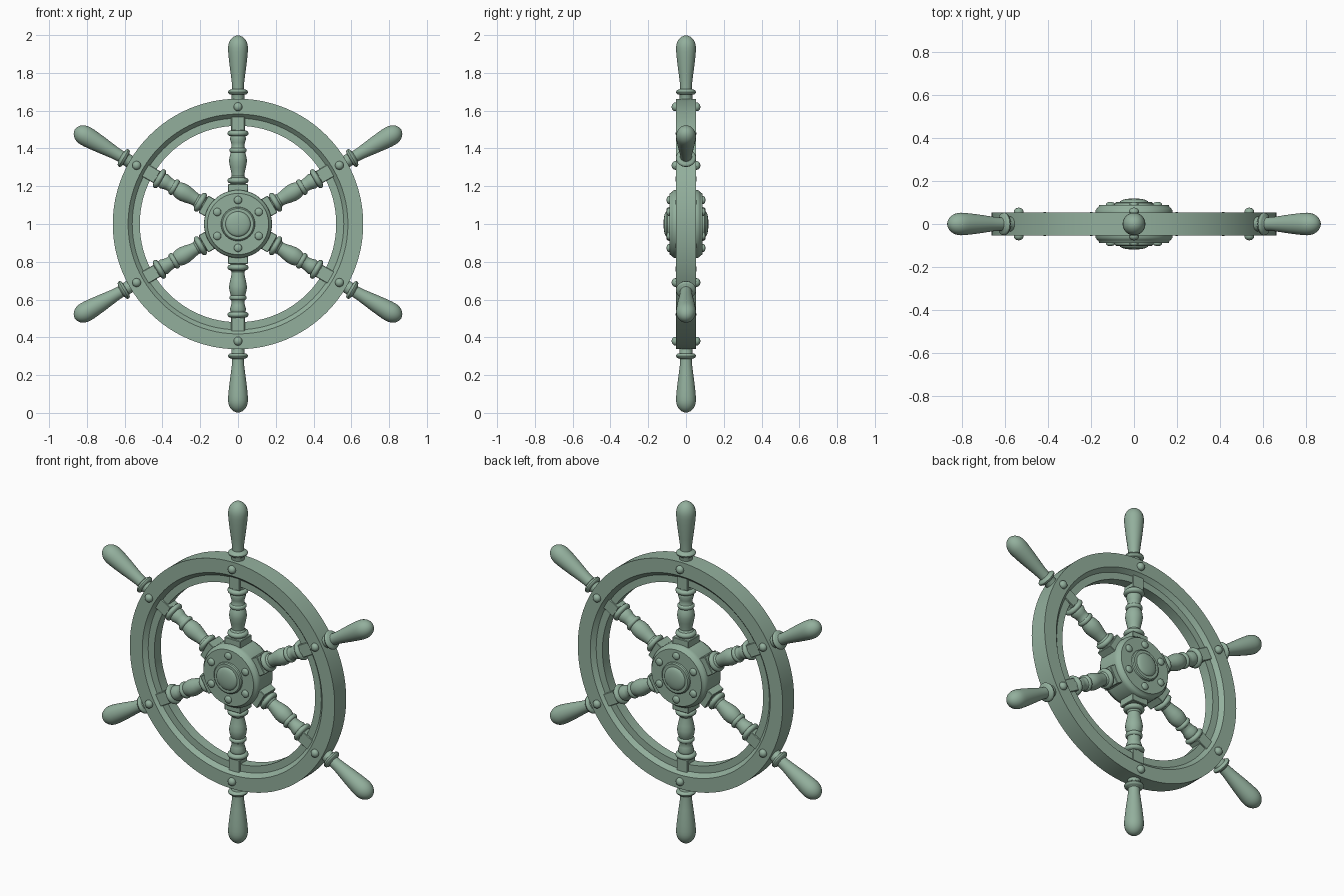
import bpy, bmesh, math
from mathutils import Matrix, Vector

if "Cube" in bpy.data.objects:
    bpy.data.objects.remove(bpy.data.objects["Cube"])

CENTER = Matrix.Translation((0, 0, 1))
FACE = Matrix.Rotation(math.pi / 2, 4, 'X')   # local z -> -y (wheel axis)

GREEN = bpy.data.materials.new("painted_green")
GREEN.diffuse_color = (0.29, 0.43, 0.335, 1)
GREEN.use_nodes = True
GREEN.node_tree.nodes["Principled BSDF"].inputs["Base Color"].default_value = GREEN.diffuse_color


def finish(name, bm, matrix, angle=35):
    bmesh.ops.recalc_face_normals(bm, faces=bm.faces)
    me = bpy.data.meshes.new(name)
    bm.to_mesh(me)
    bm.free()
    me.materials.append(GREEN)
    ob = bpy.data.objects.new(name, me)
    bpy.context.collection.objects.link(ob)
    ob.matrix_world = matrix
    bpy.ops.object.select_all(action='DESELECT')
    ob.select_set(True)
    bpy.context.view_layer.objects.active = ob
    bpy.ops.object.shade_smooth_by_angle(angle=math.radians(angle))
    return ob


def lathe(name, profile, matrix, steps=32, closed=False):
    """Spin (radius, height) points around local z."""
    bm = bmesh.new()
    vs = [bm.verts.new((r, 0, h)) for r, h in profile]
    edges = [bm.edges.new(p) for p in zip(vs, vs[1:])]
    if closed:
        edges.append(bm.edges.new((vs[-1], vs[0])))
    bmesh.ops.spin(bm, geom=vs + edges, cent=(0, 0, 0), axis=(0, 0, 1),
                   angle=math.tau, steps=steps, use_merge=False)
    bmesh.ops.remove_doubles(bm, verts=bm.verts, dist=1e-5)
    return finish(name, bm, matrix)


def block(name, w, d, h0, h1, matrix):
    """Square block along local z, lightly chamfered."""
    bm = bmesh.new()
    bmesh.ops.create_cube(bm, size=1)
    bmesh.ops.scale(bm, vec=(w, d, h1 - h0), verts=bm.verts)
    bmesh.ops.translate(bm, vec=(0, 0, (h0 + h1) / 2), verts=bm.verts)
    bmesh.ops.bevel(bm, geom=bm.edges[:], offset=0.003, segments=1, affect='EDGES')
    return finish(name, bm, matrix)


def bead(r, bulge, h0, h1, n=6):
    """Half-round bead points from h0 to h1."""
    return [(r + bulge * math.sin(math.pi * i / n),
             (h0 + h1) / 2 - (h1 - h0) / 2 * math.cos(math.pi * i / n)) for i in range(n + 1)]


def dome(r, h0, height, n=7):
    return [(r * math.cos(math.pi / 2 * i / n), h0 + height * math.sin(math.pi / 2 * i / n))
            for i in range(n + 1)]


def mirrored(half):
    """Complete a half profile across height 0."""
    return half + [(r, -h) for r, h in reversed(half)]


# Rim with stepped inner ledge
lathe("rim", mirrored([(0.52, 0.03), (0.56, 0.03), (0.582, 0.053), (0.663, 0.053)]),
      CENTER @ FACE, steps=96, closed=True)

# Hub drum with rounded edges, raised boss and dome, same on both faces
side = [(0.18, 0.05), (0.179, 0.064), (0.172, 0.074), (0.166, 0.078), (0.162, 0.088),
        (0.09, 0.088), (0.088, 0.097), (0.082, 0.102), (0.068, 0.102)]
side += dome(0.066, 0.102, 0.017)
hub = [(r, -h) for r, h in reversed(side)] + side
lathe("hub", hub, CENTER @ FACE, steps=64)

# Turned spoke profile (radius, distance from the wheel centre)
spoke = [(0.045, 0.20)] + bead(0.040, 0.016, 0.215, 0.245) + [
    (0.034, 0.255), (0.036, 0.275), (0.042, 0.30), (0.047, 0.33), (0.046, 0.35),
    (0.040, 0.372)] + bead(0.037, 0.009, 0.378, 0.402) + [
    (0.034, 0.408), (0.036, 0.43), (0.043, 0.452), (0.040, 0.462)] + \
    bead(0.039, 0.017, 0.465, 0.495) + [(0.033, 0.505)]

# Handle: neck, flange, club-shaped grip with long rounded end
handle = [(0.034, 0.65), (0.034, 0.683)] + bead(0.035, 0.018, 0.685, 0.712) + [
    (0.031, 0.716), (0.033, 0.75), (0.038, 0.79), (0.044, 0.835), (0.049, 0.88),
    (0.052, 0.912)] + dome(0.0525, 0.932, 0.066)

for i in range(6):
    m = CENTER @ Matrix.Rotation(i * math.pi / 3, 4, 'Y')
    lathe(f"spoke_{i}", spoke, m)
    block(f"spoke_root_{i}", 0.104, 0.104, 0.13, 0.212, m)
    block(f"spoke_tenon_{i}", 0.072, 0.074, 0.495, 0.60, m)
    lathe(f"handle_{i}", handle, m)
    # Round-headed bolts on both faces
    for s in (-1, 1):
        flip = Matrix.Rotation(s * math.pi / 2, 4, 'X')
        for part, dist, y, r, h in (("rim_bolt", 0.62, 0.051, 0.023, 0.019),
                                    ("hub_bolt", 0.127, 0.086, 0.021, 0.011)):
            pos = m @ Matrix.Translation((0, -s * y, dist)) @ flip
            lathe(f"{part}_{i}_{s}", [(r, 0)] + dome(r, 0.006, h), pos, steps=20)
